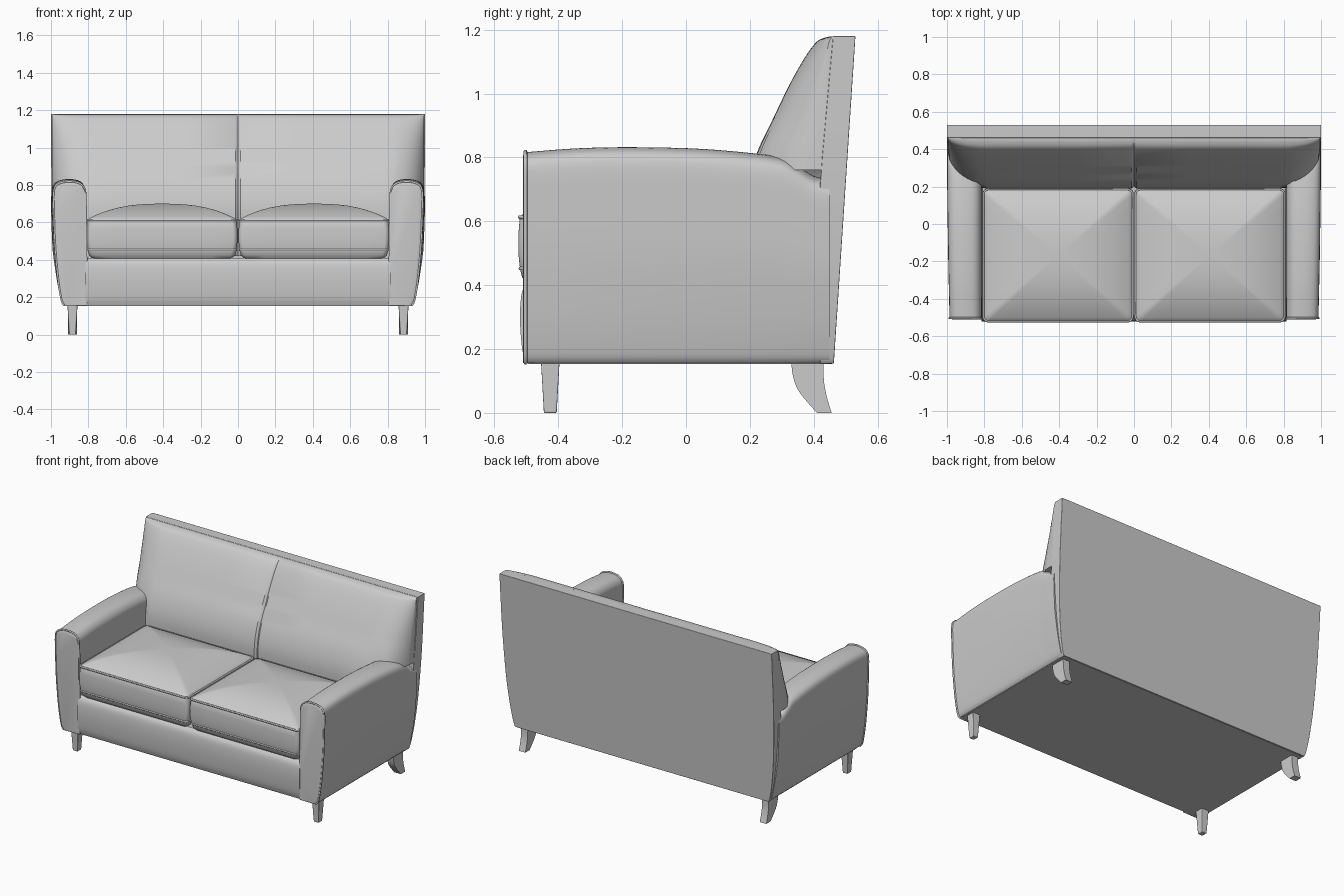
import bpy, bmesh, math
from mathutils import Vector

if "Cube" in bpy.data.objects:
    bpy.data.objects.remove(bpy.data.objects["Cube"])

fabric = bpy.data.materials.new("grey fabric")
fabric.use_nodes = True
GREY = (0.6, 0.6, 0.6, 1)
fabric.diffuse_color = GREY
fabric.node_tree.nodes["Principled BSDF"].inputs["Base Color"].default_value = GREY


def smooth_path(points, steps=4, closed=False):
    """Catmull-Rom curve through the points."""
    pts = [Vector(p) for p in points]
    n = len(pts)
    pick = (lambda i: pts[i % n]) if closed else (lambda i: pts[max(0, min(n - 1, i))])
    out = []
    for i in range(n if closed else n - 1):
        a, b, c, d = (pick(i + k) for k in (-1, 0, 1, 2))
        for j in range(steps):
            t = j / steps
            out.append(0.5 * (2 * b + (c - a) * t + (2 * a - 5 * b + 4 * c - d) * t * t
                              + (3 * b - a - 3 * c + d) * t ** 3))
    return out if closed else out + [pts[-1]]


def lookup(table, v):
    """Linear interpolation in a list of (key, value)."""
    for (a, p), (b, q) in zip(table, table[1:]):
        if v <= b:
            return p + (q - p) * max(0, (v - a) / (b - a))
    return table[-1][1]


def finish(ob, angle=35):
    ob.data.materials.append(fabric)
    bpy.ops.object.select_all(action='DESELECT')
    ob.select_set(True)
    bpy.context.view_layer.objects.active = ob
    bpy.ops.object.shade_smooth_by_angle(angle=math.radians(angle))
    return ob


def loft(name, rings, bevel=0):
    """Skin closed rings of equal length and cap both ends."""
    bm = bmesh.new()
    rows = [[bm.verts.new(p) for p in ring] for ring in rings]
    n = len(rows[0])
    for a, b in zip(rows, rows[1:]):
        for i in range(n):
            bm.faces.new((a[i], a[(i + 1) % n], b[(i + 1) % n], b[i]))
    bm.faces.new(rows[0])
    bm.faces.new(rows[-1])
    bmesh.ops.recalc_face_normals(bm, faces=bm.faces)
    me = bpy.data.meshes.new(name)
    bm.to_mesh(me)
    bm.free()
    ob = bpy.data.objects.new(name, me)
    bpy.context.collection.objects.link(ob)
    if bevel:
        mod = ob.modifiers.new("soft edges", 'BEVEL')
        mod.width, mod.segments = bevel, 3
        mod.limit_method, mod.angle_limit = 'ANGLE', math.radians(40)
    return finish(ob)


def piping(name, points, radius=0.006, closed=False):
    cu = bpy.data.curves.new(name, 'CURVE')
    cu.dimensions = '3D'
    cu.bevel_depth, cu.bevel_resolution = radius, 1
    sp = cu.splines.new('POLY')
    sp.points.add(len(points) - 1)
    for p, q in zip(sp.points, points):
        p.co = (*q, 1)
    sp.use_cyclic_u = closed
    ob = bpy.data.objects.new(name, cu)
    bpy.context.collection.objects.link(ob)
    cu.materials.append(fabric)


# Base rail under the seat, bulging at the front
rail = smooth_path([(-.5, .155), (-.513, .2), (-.52, .3), (-.513, .38), (-.49, .41)])
rail += [Vector((.44, .41)), Vector((.44, .155))]
loft("base", [[(x, y, z) for y, z in rail] for x in (-.815, .815)])

# Back panel, tapering towards the floor
widths = [(.155, .93), (.17, .938), (.22, .95), (.32, .966), (.5, .984), (.8, .997), (1.18, 1)]
panel = []
for w in smooth_path(widths):
    z, x = w
    front, back = .42 + max(0, z - .73) * .09, .463 + (z - .155) * .066
    panel.append([(-x, front, z), (x, front, z), (x, back, z), (-x, back, z)])
loft("back_panel", panel, bevel=.01)

# Back cushion, rounded into wings over the arms, with a centre seam
FRONT = smooth_path([(.42, .2), (.6, .19), (.7, .192), (.81, .22), (.92, .272),
                     (1.02, .32), (1.1, .364), (1.15, .398), (1.17, .42), (1.18, .455)])
FRONT = [tuple(p) for p in FRONT]
half = [0, .006, .014, .3, .6, .78]
half += [.8 + .195 * math.sin(k * math.pi / 20) for k in range(1, 11)]
cushion = []
for x in [-h for h in reversed(half[1:])] + half:
    u = max(0, (abs(x) - .8) / .2)
    low = .42 + .34 * min(1, u * 3)
    full = math.sqrt(max(0, 1 - u * u))
    ring = []
    for k in range(31):
        z = low + (1.178 - low) * math.sin(k / 30 * math.pi / 2)
        seam = .425 + max(0, z - .73) * .08
        y = seam - max(0, seam - lookup(FRONT, z)) * full
        ring.append((x, y + .012 * math.exp(-(x / .008) ** 2), z))
    cushion.append(ring + [(x, .47, 1.178), (x, .44, low)])
loft("back_cushion", cushion)

# Arm cross-section (x, z), flat inside and swelling outwards
ARM = [(.81, .157), (.811, .4), (.813, .6), (.815, .75), (.822, .796), (.85, .824), (.9, .832),
       (.945, .826), (.975, .808), (.986, .77), (.985, .68), (.979, .5), (.964, .32),
       (.95, .22), (.94, .175), (.928, .157)]
arm_outline = smooth_path(ARM, 3)
# Arm top drop and outward swell along y
DROP = [(-.505, .016, 0), (-.48, .014, 0), (-.35, .004, .003), (-.2, 0, .006), (0, .003, .009),
        (.15, .013, .011), (.29, .03, .012), (.34, .052, .012), (.4, .09, .012), (.45, .1, .012)]


def arm_ring(side, y, drop, swell, shrink=0):
    ring = []
    for x, z in arm_outline:
        u = (x - .81) / .17
        h = max(0, (z - .157) / .675)
        x2 = .81 + (x - .81) * (1 - shrink) + swell * u * min(1, h * 2)
        z2 = .157 + (z - .157) * (1 - drop / .675) - shrink * .1 * h
        ring.append((side * x2, y, z2))
    return ring


# Seat cushion contour (rounded rectangle) and its stacked levels (scale, z)
def rounded_rectangle(hx, hy, r, steps=5):
    pts = []
    for k, (sx, sy) in enumerate([(1, 1), (-1, 1), (-1, -1), (1, -1)]):
        for j in range(steps + 1):
            a = (k + j / steps) * math.pi / 2
            pts.append((sx * (hx - r) + r * math.cos(a), sy * (hy - r) + r * math.sin(a)))
        nx, ny = [(-1, 1), (-1, -1), (1, -1), (1, 1)][k]
        ex, ey = pts[-1]
        fx, fy = nx * (hx - r if k % 2 == 0 else hx), ny * (hy if k % 2 == 0 else hy - r)
        pts += [(ex + (fx - ex) * t / 8, ey + (fy - ey) * t / 8) for t in range(1, 8)]
    return pts


contour = rounded_rectangle(.402, .356, .025)
levels = [(.86, .402), (.93, .408), (.97, .425), (.988, .45), (1, .49), (1.003, .53), (1, .57), (.99, .612)]
levels += [(s, .615 + .085 * (1 - s ** 2.6)) for s in (.97, .93, .87, .8, .7, .58, .44, .28, .1)]

# Leg profiles
BACK_LEG = smooth_path([(.33, .16), (.335, .115), (.355, .065), (.41, 0)]) \
    + smooth_path([(.456, 0), (.441, .05), (.432, .1), (.43, .16)])

for side, tag in ((1, "left"), (-1, "right")):
    # Arm with slightly raised front panel and piping
    rings = [arm_ring(side, -.511, .016, 0, .12), arm_ring(side, -.508, .016, 0, .04)]
    rings += [arm_ring(side, *d) for d in smooth_path(DROP, 3)]
    loft(tag + "_arm", rings)
    piping(tag + "_arm_piping", arm_ring(side, -.503, .014, 0), .006, True)

    # Seat cushion with two rows of piping
    seat = [[(side * (.406 + x * s), -.168 + y * s, z) for x, y in contour] for s, z in levels]
    loft(tag + "_seat_cushion", seat)
    for part, z, s in (("upper", .613, .99), ("lower", .452, .985)):
        path = [(side * (.406 + x * s), -.168 + y * s, z) for x, y in contour]
        piping(f"{tag}_{part}_seat_piping", path, .006, True)

    # Tapered front leg
    leg = []
    for z, w, d in ((0, .018, .02), (.16, .027, .029)):
        leg.append([(side * .885 + i * w, -.425 + j * d, z)
                    for i, j in ((-1, -1), (1, -1), (1, 1), (-1, 1))])
    loft(tag + "_front_leg", leg, bevel=.004)

    # Curved back leg
    loft(tag + "_back_leg", [[(side * (.885 + o), y, z) for y, z in BACK_LEG] for o in (-.024, .024)])

# Underside between the arms and back panel
under = rounded_rectangle(.925, .475, .03)
loft("underside", [[(x, y - .018, z) for x, y in under] for z in (.153, .2)])
